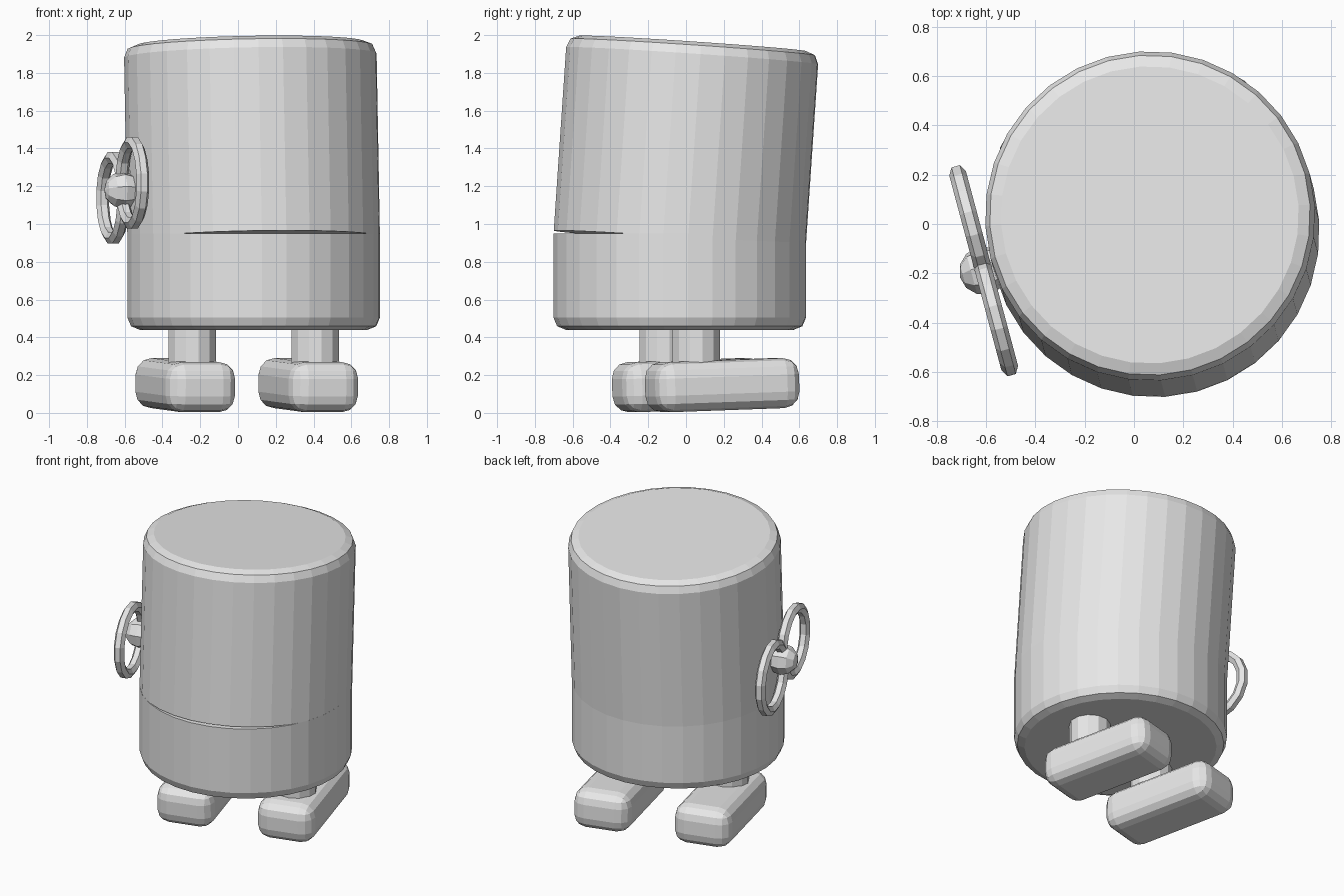
import bpy, bmesh
from math import radians, pi
from mathutils import Matrix, Vector

cube = bpy.data.objects.get("Cube")
if cube:
    bpy.data.objects.remove(cube, do_unlink=True)

grey = bpy.data.materials.new("plain_grey")
grey.use_nodes = True
grey.diffuse_color = (0.8, 0.8, 0.8, 1)
grey.node_tree.nodes["Principled BSDF"].inputs["Base Color"].default_value = (0.8, 0.8, 0.8, 1)


def move(x, y, z):
    return Matrix.Translation((x, y, z))


def turn(degrees, axis):
    return Matrix.Rotation(radians(degrees), 4, axis)


def finish(name, bm, matrix):
    mesh = bpy.data.meshes.new(name)
    bm.to_mesh(mesh)
    bm.free()
    mesh.materials.append(grey)
    obj = bpy.data.objects.new(name, mesh)
    obj.matrix_world = matrix
    bpy.context.collection.objects.link(obj)
    return obj


def drum(name, radius, height, sides, matrix, rim=None, bevel=0.065):
    """Upright cylinder from z = 0, with the 'top' or 'bottom' rim rounded."""
    bm = bmesh.new()
    bmesh.ops.create_cone(bm, cap_ends=True, segments=sides, radius1=radius,
                          radius2=radius, depth=height,
                          matrix=move(0, 0, height / 2))
    if rim:
        level = height if rim == "top" else 0
        edges = [e for e in bm.edges
                 if all(abs(v.co.z - level) < 0.001 for v in e.verts)]
        bmesh.ops.bevel(bm, geom=edges, offset=bevel, segments=2,
                        profile=0.5, affect='EDGES')
    return finish(name, bm, matrix)


def rounded_box(name, size, bevel, matrix):
    bm = bmesh.new()
    bmesh.ops.create_cube(bm, size=1, matrix=Matrix.Diagonal((*size, 1)))
    bmesh.ops.bevel(bm, geom=bm.edges[:], offset=bevel, segments=3,
                    profile=0.5, affect='EDGES')
    return finish(name, bm, matrix)


def ring(name, major, minor, matrix, steps=16, sides=6):
    """Torus around the local z axis, spun from a small circle."""
    bm = bmesh.new()
    circle = bmesh.ops.create_circle(
        bm, segments=sides, radius=minor,
        matrix=move(major, 0, 0) @ turn(90, 'X'))["verts"]
    edges = list({e for v in circle for e in v.link_edges})
    bmesh.ops.spin(bm, geom=circle + edges, cent=(0, 0, 0), axis=(0, 0, 1),
                   angle=2 * pi, steps=steps)
    bmesh.ops.remove_doubles(bm, verts=bm.verts[:], dist=0.001)
    bmesh.ops.recalc_face_normals(bm, faces=bm.faces[:])
    return finish(name, bm, matrix)


# Whole toy is turned a little; the head leans back on its hinge
base = move(0.083, -0.033, 0) @ turn(15, 'Z')
head = base @ move(0, 0, 0.92) @ turn(-4, 'X')

# Body: lower jaw and hinged upper part
drum("lower_body", 0.67, 0.51, 32, base @ move(0, 0, 0.44), "bottom")
drum("upper_body", 0.67, 1.038, 32, head, "top")

# Legs and long feet
for side, label in ((1, "left"), (-1, "right")):
    drum(label + "_leg", 0.13, 0.3, 12, base @ move(side * 0.337, 0, 0.2))
    rounded_box(label + "_foot", (0.38, 0.79, 0.265), 0.087,
                base @ move(side * 0.337, 0.142, 0.147) @ turn(2, 'X'))

# Wind-up key on the right side: two rings and a hub
key = head @ move(-0.71, 0.01, 0.26) @ turn(-7.5, 'X')
for side, label in ((-1, "front"), (1, "back")):
    ring("key_ring_" + label, 0.216, 0.035,
         key @ move(0, side * 0.201, 0) @ turn(90, 'Y'))
hub = bmesh.new()
bmesh.ops.create_uvsphere(hub, u_segments=8, v_segments=6, radius=0.1)
finish("key_hub", hub, key @ turn(90, 'Y'))
